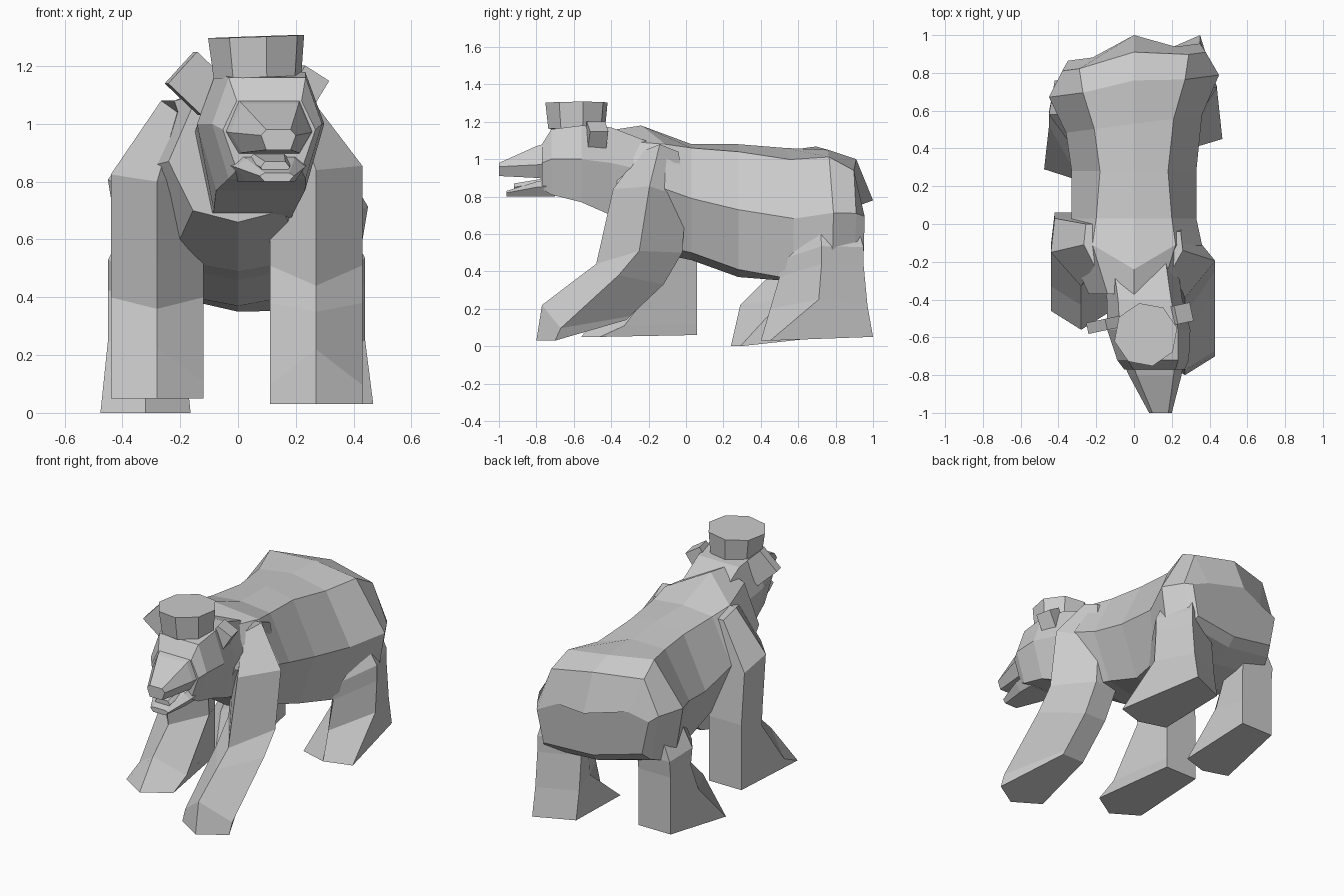
import bpy, bmesh, math
from mathutils import Vector, Matrix

cube = bpy.data.objects.get("Cube")
if cube:
    bpy.data.objects.remove(cube, do_unlink=True)

grey = bpy.data.materials.new("plain grey")
grey.use_nodes = True
grey.diffuse_color = (0.6, 0.6, 0.6, 1)
grey.node_tree.nodes["Principled BSDF"].inputs["Base Color"].default_value = grey.diffuse_color

UNIT = 0.01  # sections are written in hundredths


def add_object(name, bm):
    bmesh.ops.recalc_face_normals(bm, faces=bm.faces[:])
    mesh = bpy.data.meshes.new(name)
    bm.to_mesh(mesh)
    bm.free()
    mesh.materials.append(grey)
    obj = bpy.data.objects.new(name, mesh)
    bpy.context.collection.objects.link(obj)
    return obj


def loft(name, sections):
    """Skin a list of point rings and close both ends."""
    bm = bmesh.new()
    rings = [[bm.verts.new(Vector(point) * UNIT) for point in ring] for ring in sections]
    for near, far in zip(rings, rings[1:]):
        count = len(near)
        for i in range(count):
            j = (i + 1) % count
            bm.faces.new((near[i], near[j], far[j], far[i]))
    bm.faces.new(rings[0])
    bm.faces.new(rings[-1])
    add_object(name, bm)


def torso_ring(y, spine, ridge, ridge_z, side, side_z, belly, lead=0):
    """Eight-sided section; the rump swings, leans and is fuller below."""
    rump = y > 50
    swing = 0.13 if rump else 0
    lean = -0.8 * swing
    half = [(ridge, ridge_z), (side, side_z), (side * (0.88 if rump else 0.65), belly)]
    right = [(x, y + swing * x, z + lean * x) for x, z in half]
    left = [(-x, y - swing * x, z - lean * x) for x, z in reversed(half)]
    return [(0, y + lead, spine)] + right + [(0, y, belly - 4)] + left


def head_ring(y, width, top, middle, bottom):
    """Six-sided section; the head drifts sideways towards the nose."""
    x = -0.14 * y
    levels = [(width * 0.7, top), (width, middle), (width * 0.7, bottom)]
    right = [(x + w, y, z) for w, z in levels]
    left = [(x - w, y, z) for w, z in reversed(levels)]
    return right + left


def leg(name, x, width, taper, paw_rings, rear_x, lag, sections):
    """Five-sided limb from front and rear lines; paw rings spread at the toes.

    rear_x holds the outer and inner rear corners, lag sets the inner one forward.
    """
    rings = []
    out = math.copysign(1, x)
    sole = sections[-1][1]
    for i, (front_y, front_z, rear_y, rear_z) in enumerate(sections):
        if i >= len(sections) - paw_rings:
            side = (front_y + 5 * paw_rings, sole + 0.35 * (front_z - sole))
        else:
            side = ((front_y + rear_y) / 2, (front_z + rear_z) / 2 + 4)
        cx, w, corners = x, width, rear_x
        if i == 0:
            # narrow into the body
            cx, w = x * 0.75, width * taper
            corners = (cx + out * w * 0.8, cx - out * w * 0.8)
        elif i == len(sections) - 1 and paw_rings == 1:
            w = width * 1.2
        rings.append([(cx, front_y, front_z), (cx + out * w, *side),
                      (corners[0], rear_y, rear_z),
                      (corners[1], rear_y - lag, rear_z), (cx - out * w, *side)])
    loft(name, rings)


# Torso from chest to rump
loft("torso", [torso_ring(*s) for s in [
    (-37, 116, 14, 110, 24, 87, 70),
    (-11, 118, 22, 108, 36, 84, 53, -13),
    (3, 108, 20, 106, 33, 79, 50),
    (28, 108, 18, 104, 33, 73, 41),
    (53, 106, 21, 102, 36, 72, 39),
    (73, 105, 27, 104, 45, 76, 43, 3),
    (86, 100, 29, 97, 38, 75, 48, 5),
    (91, 78, 22, 78, 35, 73, 53, 9),
]])

# Neck and skull
loft("head", [head_ring(*s) for s in [
    (-14, 20, 107, 92, 62),
    (-40, 20, 117, 98, 70),
    (-56, 22, 118, 100, 77),
    (-72, 19, 116, 100, 81),
    (-77, 16, 108, 98, 84),
]])

# Muzzle, jaw and tongue
loft("muzzle", [head_ring(*s) for s in [
    (-70, 17, 110, 98, 89), (-80, 14, 107, 97, 90), (-100, 6, 98, 96, 91)]])
loft("jaw", [head_ring(*s) for s in [
    (-70, 14, 90, 86, 80), (-80, 12, 88, 85, 80), (-96, 6, 83, 82, 80)]])
loft("tongue", [head_ring(*s) for s in [
    (-74, 8, 90, 88, 84), (-92, 5, 87, 85, 82)]])

# Legs in a walking pose
leg("front_left_leg", 27, 16, 0.35, 2, (27, 12), 0, [
    (-24, 104, -4, 104), (-39, 84, 0, 79), (-48, 44, -2, 50),
    (-60, 35, -12, 33), (-77, 22, -30, 16), (-80, 3, -32, 14)])
leg("front_right_leg", -28, 16, 0.35, 2, (-42, -20), 0, [
    (-22, 104, 0, 104), (-33, 80, 3, 77), (-30, 52, 6, 46),
    (-28, 36, 6, 36), (-43, 22, 6, 12), (-56, 5, 6, 6)])
leg("hind_left_leg", 30, 14, 0.7, 1, (35, 12), 10, [
    (54, 66, 88, 76), (50, 46, 95, 53), (50, 37, 95, 43),
    (45, 20, 97, 22), (40, 3, 100, 5)])
leg("hind_right_leg", -32, 13, 0.7, 1, (-42, -20), 0, [
    (42, 66, 74, 74), (40, 48, 76, 50), (44, 37, 75, 40),
    (29, 22, 75, 20), (24, 0, 75, 5)])


def place(name, bm, position, lean, turn):
    """Tilt a primitive about y, turn it about z and move it into place."""
    spin = Matrix.Rotation(math.radians(turn), 4, "Z")
    tilt = Matrix.Rotation(math.radians(lean), 4, "Y")
    obj = add_object(name, bm)
    obj.data.transform(Matrix.Translation(position) @ spin @ tilt)


# Ears as tilted blocks
for name, position, size, lean in [
    ("right_ear", (-0.14, -0.53, 1.14), (0.16, 0.06, 0.15), 43),
    ("left_ear", (0.23, -0.48, 1.12), (0.1, 0.1, 0.13), 32),
]:
    bm = bmesh.new()
    bmesh.ops.create_cube(bm, size=1)
    bmesh.ops.scale(bm, vec=size, verts=bm.verts[:])
    place(name, bm, position, lean, 12)

# Flat-topped octagonal hat
bm = bmesh.new()
bmesh.ops.create_cone(bm, cap_ends=True, segments=8, radius1=0.155, radius2=0.17, depth=0.14)
place("hat", bm, (0.065, -0.585, 1.232), -2, 12)
